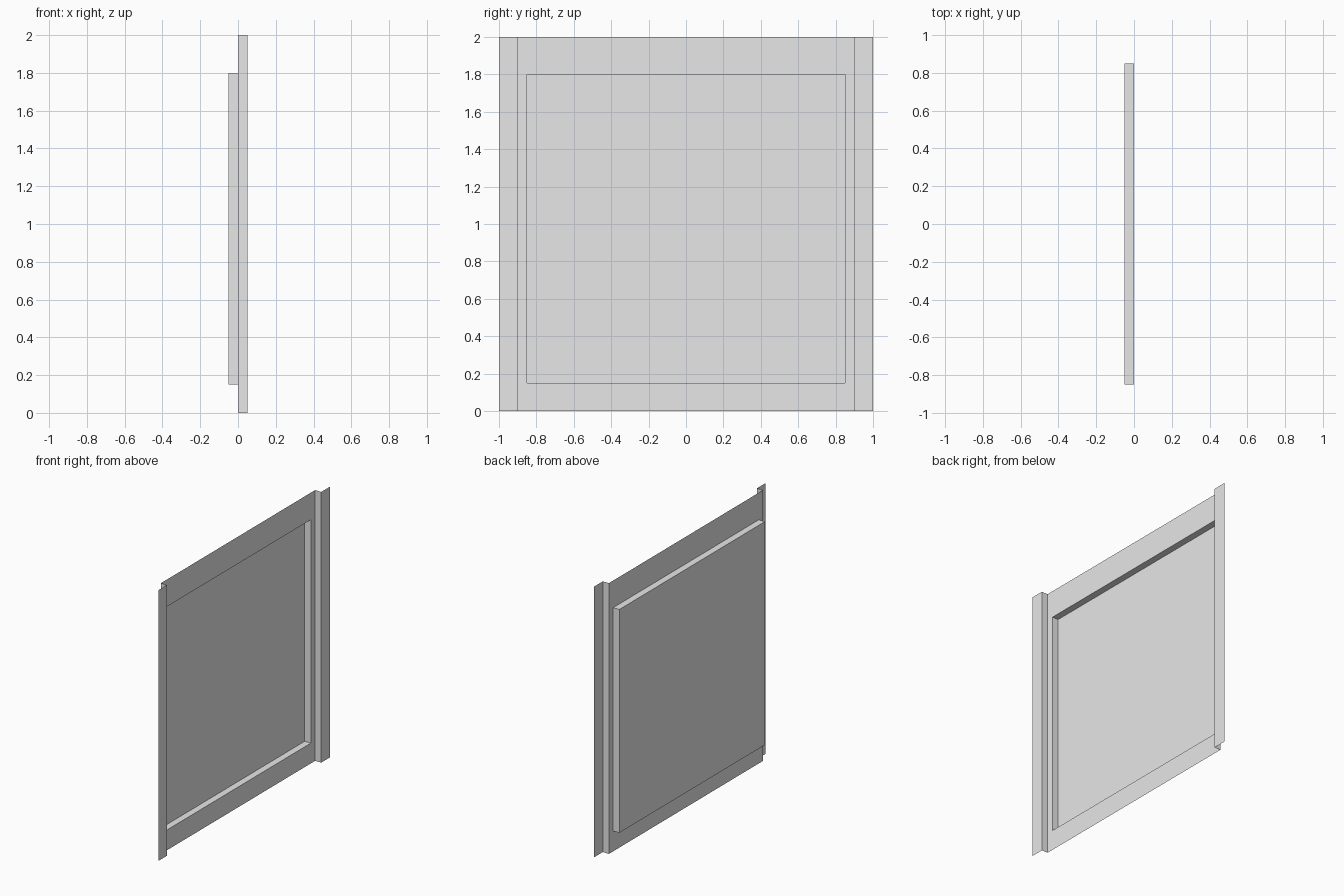
import bpy, bmesh

cube = bpy.data.objects.get("Cube")
if cube:
    bpy.data.objects.remove(cube, do_unlink=True)

# One plain grey for the whole sheet
grey = bpy.data.materials.new("light_grey")
grey.use_nodes = True
colour = (0.8, 0.8, 0.8, 1.0)
grey.diffuse_color = colour
grey.node_tree.nodes["Principled BSDF"].inputs["Base Color"].default_value = colour


def rectangle(bm, x, half_width, bottom, top):
    """Corner loop of an upright rectangle facing +x."""
    corners = ((-1, bottom), (1, bottom), (1, top), (-1, top))
    return [bm.verts.new((x, side * half_width, z)) for side, z in corners]


def bridge(bm, a, b, closed=True):
    for i in range(len(a) if closed else len(a) - 1):
        j = (i + 1) % len(a)
        bm.faces.new((a[i], a[j], b[j], b[i]))


def make_object(name, bm):
    mesh = bpy.data.meshes.new(name)
    bm.to_mesh(mesh)
    bm.free()
    mesh.materials.append(grey)
    obj = bpy.data.objects.new(name, mesh)
    bpy.context.scene.collection.objects.link(obj)


HEIGHT = 2.0
DEPTH = 0.05
FRAME = 0.9
PAN = 0.85, 0.15, 1.8    # half width, bottom, top

# Flat frame around the opening
bm = bmesh.new()
bridge(bm, rectangle(bm, 0, FRAME, 0, HEIGHT), rectangle(bm, 0, *PAN))
make_object("frame", bm)

# Open pan pressed back from the frame: four walls and a floor
bm = bmesh.new()
rim = rectangle(bm, 0, *PAN)
floor = rectangle(bm, -DEPTH, *PAN)
bridge(bm, rim, floor)
bm.faces.new(floor)
make_object("recessed_pan", bm)

# Stepped flange along each upright edge
for name, side in (("left_flange", 1), ("right_flange", -1)):
    profile = [(0, FRAME), (DEPTH, FRAME), (DEPTH, 1.0)]
    if side < 0:
        profile.reverse()
    bm = bmesh.new()
    low, high = ([bm.verts.new((x, side * y, z)) for x, y in profile]
                 for z in (0, HEIGHT))
    bridge(bm, low, high, closed=False)
    make_object(name, bm)
